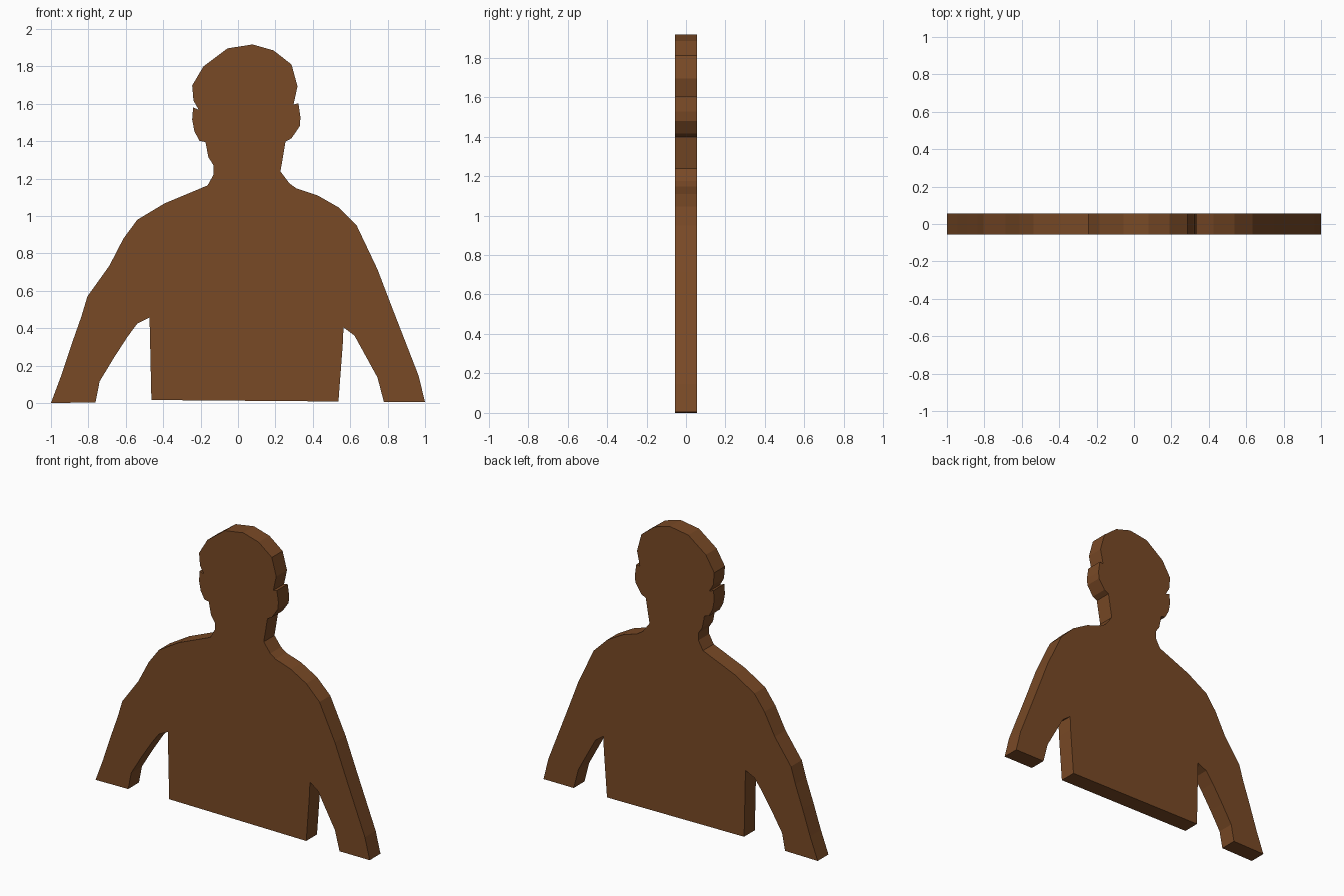
import bpy, bmesh
from mathutils import Vector

if "Cube" in bpy.data.objects:
    bpy.data.objects.remove(bpy.data.objects["Cube"])

HALF_DEPTH = 0.056

# Silhouette as (x, z), walked clockwise from the left hand
left_arm_outer = [(-1, 0), (-.945, .147), (-.89, .313), (-.837, .463), (-.805, .57),
                  (-.687, .735), (-.612, .88), (-.538, .98), (-.393, 1.067)]
left_neck_ear = [(-.163, 1.163), (-.13, 1.222), (-.13, 1.27), (-.158, 1.313), (-.174, 1.395),
                 (-.206, 1.402), (-.233, 1.452), (-.245, 1.516), (-.24, 1.58), (-.21, 1.568)]
skull = [(-.238, 1.617), (-.245, 1.698), (-.184, 1.8), (-.056, 1.896), (.078, 1.917),
         (.19, 1.885), (.286, 1.81), (.318, 1.693), (.297, 1.596)]
right_ear_neck = [(.323, 1.602), (.334, 1.527), (.33, 1.48), (.286, 1.415), (.254, 1.398),
                  (.227, 1.238), (.275, 1.174), (.313, 1.147)]
right_arm_outer = [(.425, 1.11), (.537, 1.046), (.634, .95), (.746, .714), (.82, .52),
                   (.965, .147), (1, .005)]
right_arm_inner = [(.78, .005), (.746, .136), (.623, .36), (.564, .404)]
torso_hem = [(.56, .313), (.537, .008), (-.463, .016), (-.473, .457)]
left_arm_inner = [(-.538, .425), (-.59, .355), (-.666, .238), (-.74, .115), (-.762, .003)]

outline = (left_arm_outer + left_neck_ear + skull + right_ear_neck + right_arm_outer
           + right_arm_inner + torso_hem + left_arm_inner)

# Brown board material
brown = bpy.data.materials.new("brown")
brown.diffuse_color = (0.19, 0.067, 0.019, 1)
brown.use_nodes = True
brown.node_tree.nodes["Principled BSDF"].inputs["Base Color"].default_value = brown.diffuse_color


def extrude_profile(name, points, half_depth, material):
    """Flat board: profile in the XZ plane, extruded along Y."""
    bm = bmesh.new()
    face = bm.faces.new([bm.verts.new((x, -half_depth, z)) for x, z in points])
    ext = bmesh.ops.extrude_face_region(bm, geom=[face], use_keep_orig=True)
    back = [g for g in ext["geom"] if isinstance(g, bmesh.types.BMVert)]
    bmesh.ops.translate(bm, verts=back, vec=Vector((0, 2 * half_depth, 0)))
    bmesh.ops.recalc_face_normals(bm, faces=bm.faces[:])
    mesh = bpy.data.meshes.new(name)
    bm.to_mesh(mesh)
    bm.free()
    mesh.materials.append(material)
    obj = bpy.data.objects.new(name, mesh)
    bpy.context.collection.objects.link(obj)
    return obj


# Bust silhouette cut-out
extrude_profile("bust_silhouette", outline, HALF_DEPTH, brown)
